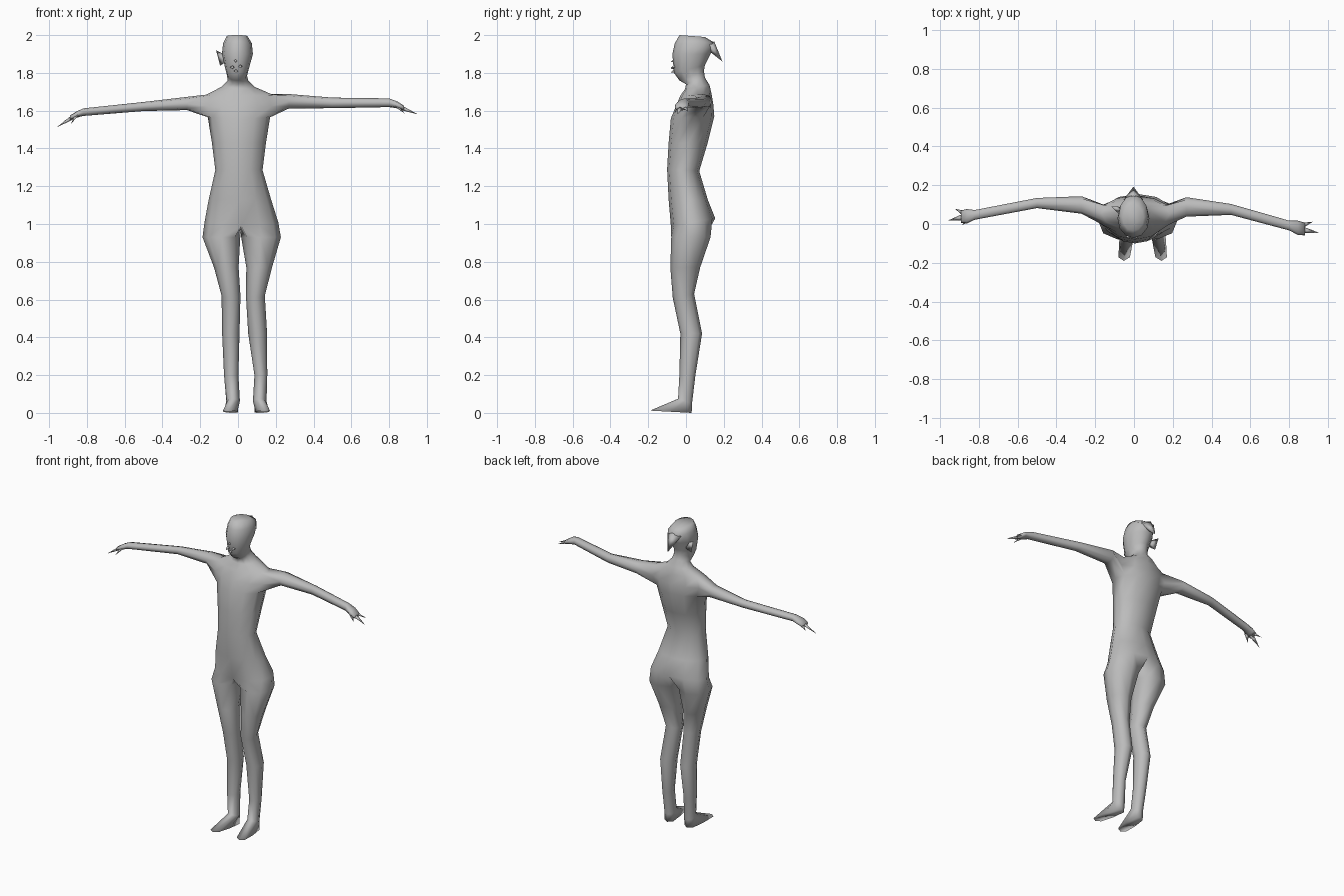
import bpy, bmesh, math
from mathutils import Vector

skin = bpy.data.materials.new("plain grey")
skin.diffuse_color = (0.5, 0.5, 0.5, 1)
bm = bmesh.new()


def ring(n, start, cx, hw, yf, yb, zf, zb, sign=1, power=1.0, shear=0.0):
    """Level or tilted oval: centre x, half width, front/back y, front/back z."""
    out = []
    for k in range(n):
        a = math.radians(start) + 2 * math.pi * k / n
        c, s = math.cos(a), math.sin(a)
        c = math.copysign(abs(c) ** power, c)
        s = math.copysign(abs(s) ** power, s)
        t = (s + 1) / 2
        x = cx + sign * hw * c + shear * (1 - t)
        out.append(bm.verts.new((x, yf + (yb - yf) * t, zf + (zb - zf) * t)))
    return out


def bridge(a, b):
    n = len(a)
    return [bm.faces.new((a[i], a[(i + 1) % n], b[(i + 1) % n], b[i])) for i in range(n)]


# Torso, neck and head: one column of 12-sided rings from hips to crown
column = [
    (.018, .195, -.08, .155, .99, 1.03),
    (.010, .165, -.092, .115, 1.13, 1.13),
    (.005, .125, -.10, .07, 1.29, 1.28),
    (.005, .143, -.092, .115, 1.43, 1.43),
    (.005, .165, -.08, .15, 1.56, 1.57),
    (.008, .195, -.055, .145, 1.62, 1.63),
    (.008, .175, -.03, .135, 1.68, 1.69),
    (.0, .09, -.005, .125, 1.715, 1.735),
    (.0, .055, .0, .10, 1.74, 1.775),
    (-.005, .053, -.035, .095, 1.76, 1.81),
    (-.005, .062, -.064, .10, 1.80, 1.84),
    (-.003, .082, -.072, .13, 1.90, 1.90),
    (-.003, .076, -.06, .15, 1.955, 1.96),
    (-.005, .055, -.035, .10, 2.0, 1.99),
]
rings = [ring(12, -90, *p) for p in column]
walls = [bridge(a, b) for a, b in zip(rings, rings[1:])]
bm.faces.new(rings[-1])

# Legs and feet: each grows from half of the hip ring plus a crotch point
legs = {
    1: [(.122, .105, -.078, .13, .93, .93), (.112, .068, -.083, .075, .77, .77),
        (.092, .05, -.07, .043, .61, .63), (.104, .05, -.03, .085, .42, .42),
        (.121, .034, -.035, .05, .2, .2), (.115, .036, -.042, .032, .075, .05)],
    -1: [(-.088, .1, -.078, .13, .93, .93), (-.062, .065, -.083, .075, .77, .77),
         (-.037, .05, -.07, .043, .61, .63), (-.038, .046, -.03, .085, .42, .42),
         (-.036, .038, -.035, .05, .2, .2), (-.026, .036, -.042, .032, .075, .05)],
}
crotch = bm.verts.new((.012, .03, .97))
for side, levels in legs.items():
    last = [rings[0][(side * k) % 12] for k in range(7)] + [crotch]
    for p in levels:
        new = ring(8, -135, *p, sign=side)
        bridge(last, new)
        last = new
    sole = ring(8, -135, levels[-1][0], .036, -.19, .03, .012, .0, side, .55, side * .027)
    bridge(last, sole)
    bm.faces.new(sole)

# Arms: grow from an opened shoulder patch out to the hand
AROUND = [(-1, -1), (0, -1), (1, -1), (1, 0), (1, 1), (0, 1), (-1, 1), (-1, 0)]
arms = {
    1: [(.27, .088, 1.65, .05, .038), (.5, .075, 1.641, .028, .028),
        (.8, -.008, 1.642, .025, .023), (.845, -.02, 1.63, .037, .018),
        (.88, -.025, 1.613, .032, .012)],
    -1: [(-.27, .098, 1.638, .045, .035), (-.5, .108, 1.622, .026, .024),
         (-.82, .047, 1.592, .025, .02), (-.86, .04, 1.577, .037, .016),
         (-.89, .038, 1.562, .032, .012)],
}
for side, levels in arms.items():
    cols = (2, 3, 4) if side > 0 else (10, 9, 8)
    patch = [rings[5 + v][cols[u + 1]] for u, v in AROUND]
    first = min(cols)
    bmesh.ops.delete(bm, geom=[walls[r][c] for r in (4, 5) for c in (first, first + 1)],
                     context='FACES')
    last = patch
    for x, y, z, hy, hz in levels:
        new = []
        for u, v in AROUND:
            f = .75 if u and v else 1
            new.append(bm.verts.new((x, y + u * f * hy, z + v * f * hz)))
        bridge(last, new)
        last = new
    bm.faces.new(last)
loose = [v for v in bm.verts if not v.link_faces]
bmesh.ops.delete(bm, geom=loose, context='VERTS')


def finish(name, mesh_bm):
    bmesh.ops.recalc_face_normals(mesh_bm, faces=mesh_bm.faces)
    me = bpy.data.meshes.new(name)
    mesh_bm.to_mesh(me)
    mesh_bm.free()
    me.materials.append(skin)
    for p in me.polygons:
        p.use_smooth = True
    ob = bpy.data.objects.new(name, me)
    bpy.context.collection.objects.link(ob)
    return ob


finish("body", bm)


def spike(name, base, tip, wide, thin, up=(0, 0, 1)):
    """Four-sided point from a diamond base to a tip."""
    b, t = Vector(base), Vector(tip)
    d = (t - b).normalized()
    s = d.cross(Vector(up)).normalized()
    w = s.cross(d)
    m = bmesh.new()
    q = [m.verts.new(b + o) for o in (s * wide, w * thin, -s * wide, -w * thin)]
    e = m.verts.new(t)
    m.faces.new(q)
    for i in range(4):
        m.faces.new((q[i], q[(i + 1) % 4], e))
    finish(name, m)


# Fingers
spike("right_long_finger", (.865, -.03, 1.615), (.953, -.045, 1.58), .018, .012)
spike("right_outer_finger", (.865, -.008, 1.617), (.922, .012, 1.595), .014, .01)
spike("right_thumb", (.84, -.035, 1.625), (.882, -.062, 1.585), .014, .01)
spike("left_long_finger", (-.875, .036, 1.565), (-.958, .018, 1.513), .018, .012)
spike("left_outer_finger", (-.875, .055, 1.565), (-.922, .078, 1.545), .014, .01)
spike("left_thumb", (-.855, .02, 1.575), (-.885, -.004, 1.53), .014, .01)

# Hair point at the back of the head, and the one pointed ear
spike("hair_point", (-.003, .125, 1.95), (-.003, .193, 1.86), .05, .03)
spike("ear", (-.07, .07, 1.86), (-.116, .09, 1.92), .02, .035)

# Rough nose and lips
for i, (x, z, reach) in enumerate([(-.012, 1.865, .014), (-.03, 1.83, .012),
                                   (.012, 1.835, .012), (-.01, 1.81, .014)]):
    spike(f"face_bump_{i + 1}", (x, -.06, z), (x, -.068 - reach, z - .008), .012, .01)
